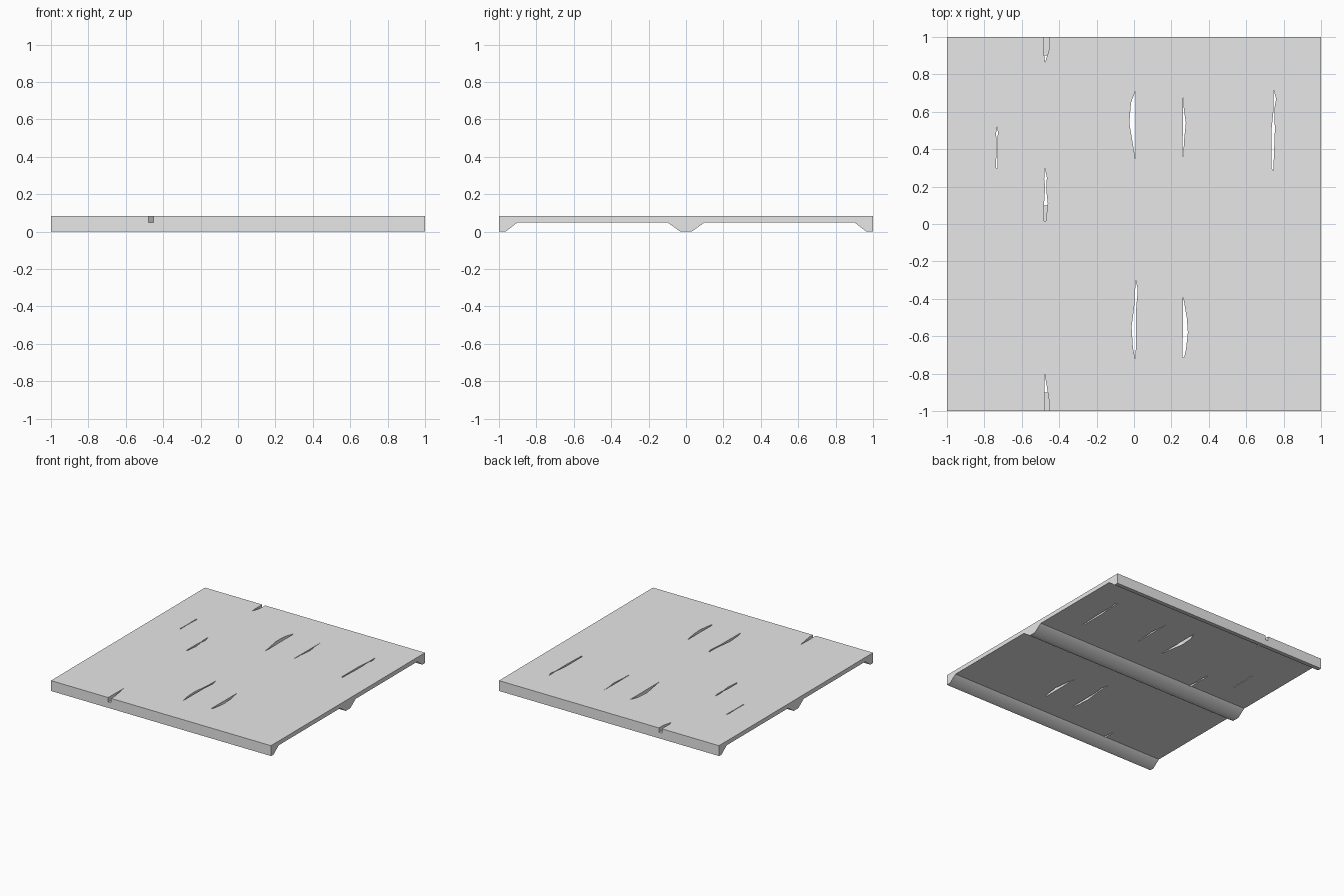
import bpy, bmesh

if "Cube" in bpy.data.objects:
    bpy.data.objects.remove(bpy.data.objects["Cube"])

TOP, UNDER = 0.085, 0.05

mat = bpy.data.materials.new("plain_grey")
mat.diffuse_color = (0.8, 0.8, 0.8, 1)
mat.use_nodes = True
mat.node_tree.nodes["Principled BSDF"].inputs["Base Color"].default_value = mat.diffuse_color


def prism(name, pts, to_a, to_b):
    """Extrude a closed 2D outline between two mapped planes."""
    bm = bmesh.new()
    a = [bm.verts.new(to_a(p)) for p in pts]
    b = [bm.verts.new(to_b(p)) for p in pts]
    n = len(pts)
    bm.faces.new(a)
    bm.faces.new(b[::-1])
    for i in range(n):
        bm.faces.new((a[i], b[i], b[(i + 1) % n], a[(i + 1) % n]))
    bmesh.ops.recalc_face_normals(bm, faces=bm.faces)
    me = bpy.data.meshes.new(name)
    bm.to_mesh(me)
    bm.free()
    ob = bpy.data.objects.new(name, me)
    bpy.context.collection.objects.link(ob)
    me.materials.append(mat)
    return ob


# Floor panel with three ribs underneath: mirrored profile swept along x
half = [(0.03, 0), (0.10, UNDER), (0.90, UNDER), (0.965, 0), (1, 0), (1, TOP)]
profile = half + [(-y, z) for y, z in reversed(half)]
panel = prism("floor_panel", profile,
              lambda p: (-1, p[0], p[1]), lambda p: (1, p[0], p[1]))

# Ragged gaps between boards: outlines in plan (x, y)
gaps = [
    [(-.73, .525), (-.737, .49), (-.735, .40), (-.738, .30), (-.731, .30),
     (-.731, .40), (-.728, .49)],
    [(-.477, .30), (-.48, .24), (-.475, .20), (-.48, .12), (-.48, .015),
     (-.472, .015), (-.461, .11), (-.469, .18), (-.466, .25)],
    [(-.478, -.80), (-.48, -1.02), (-.452, -1.02), (-.452, -.96), (-.466, -.87)],
    [(-.475, .865), (-.48, .90), (-.48, 1.02), (-.452, 1.02), (-.455, .93)],
    [(.009, .715), (-.016, .65), (-.025, .54), (-.005, .42), (.009, .335)],
    [(.262, .70), (.266, .62), (.277, .54), (.268, .45), (.263, .36), (.26, .36)],
    [(.747, .715), (.747, .62), (.736, .51), (.735, .30), (.745, .285),
     (.753, .50), (.751, .62), (.76, .67)],
    [(.008, -.295), (.005, -.41), (-.013, -.55), (-.006, -.66), (.006, -.72),
     (.009, -.72), (.011, -.46), (.02, -.35)],
    [(.262, -.385), (.26, -.715), (.268, -.715), (.278, -.67), (.288, -.58),
     (.282, -.50)],
]

bpy.context.view_layer.objects.active = panel
for outline in gaps:
    cutter = prism("gap_cutter", outline,
                   lambda p: (p[0], p[1], UNDER - 0.0005),
                   lambda p: (p[0], p[1], TOP + 0.05))
    cutter.hide_render = True
    mod = panel.modifiers.new("gap", 'BOOLEAN')
    mod.operation = 'DIFFERENCE'
    mod.solver = 'EXACT'
    mod.object = cutter
    bpy.ops.object.modifier_apply(modifier=mod.name)
    bpy.data.objects.remove(cutter, do_unlink=True)

# Soft shading on the rib slopes and rib bottoms only
for f in panel.data.polygons:
    f.use_smooth = f.normal.z < -0.5 and f.center.z < UNDER - 0.005
